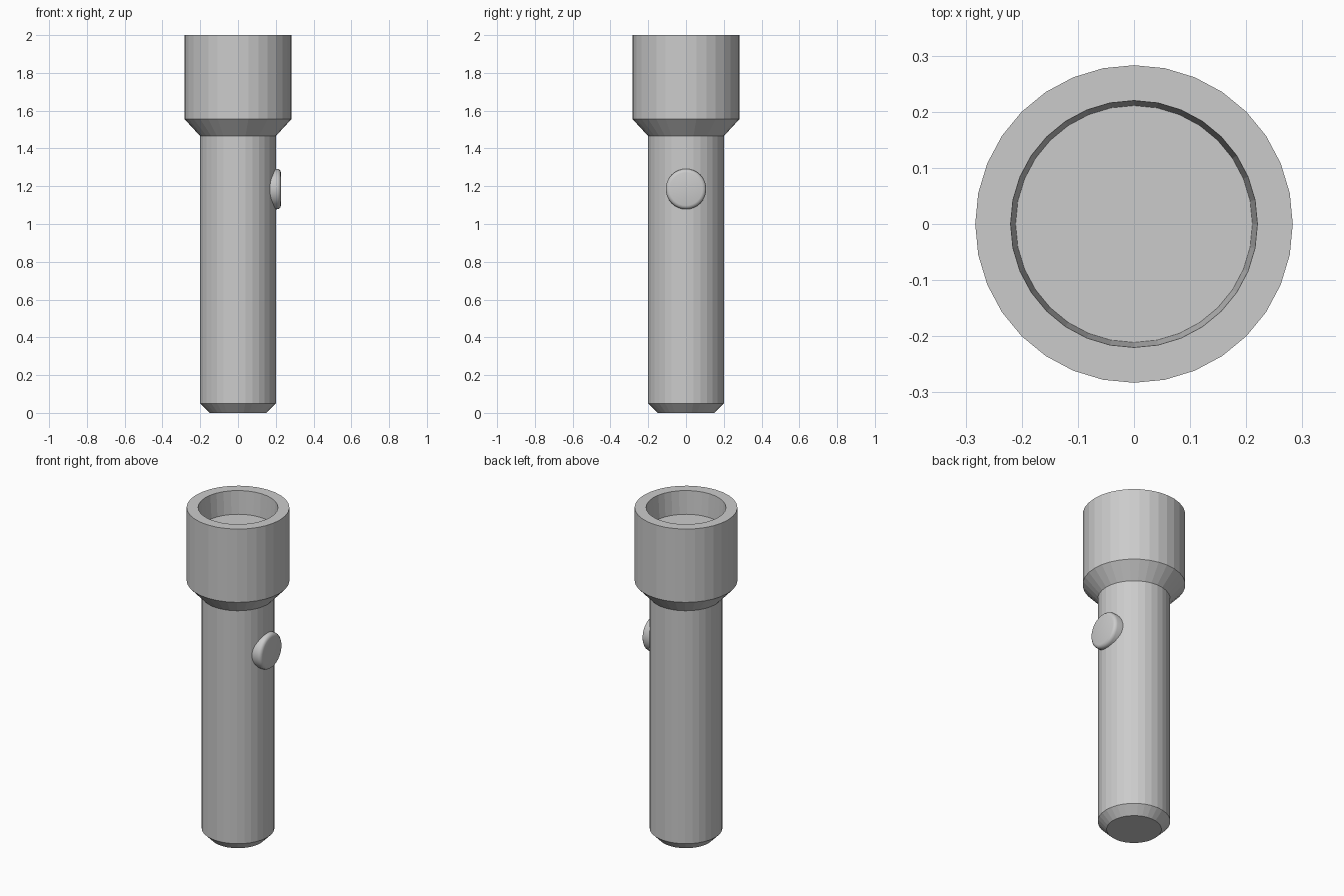
import bpy, bmesh
from math import radians, cos, sin, tau
from mathutils import Matrix

if "Cube" in bpy.data.objects:
    bpy.data.objects.remove(bpy.data.objects["Cube"])

SIDES = 32


def lathe(name, profile, matrix=Matrix(), smooth=False):
    """Spin (radius, height) points round z and cap both ends."""
    bm = bmesh.new()
    rings = [[bm.verts.new((r * cos(tau * i / SIDES), r * sin(tau * i / SIDES), z))
              for i in range(SIDES)] for r, z in profile]
    for a, b in zip(rings, rings[1:]):
        for i in range(SIDES):
            j = (i + 1) % SIDES
            bm.faces.new((a[i], a[j], b[j], b[i]))
    bm.faces.new(rings[0][::-1])
    bm.faces.new(rings[-1])
    bm.transform(matrix)
    bmesh.ops.recalc_face_normals(bm, faces=bm.faces)
    mesh = bpy.data.meshes.new(name)
    bm.to_mesh(mesh)
    bm.free()
    obj = bpy.data.objects.new(name, mesh)
    bpy.context.collection.objects.link(obj)
    if smooth:
        bpy.context.view_layer.objects.active = obj
        obj.select_set(True)
        bpy.ops.object.shade_smooth_by_angle(angle=radians(40))
        obj.select_set(False)
    return obj


# Handle, flared head and recessed lens in one closed profile
lathe("flashlight_body", [
    (0.151, 0.0), (0.2, 0.05), (0.2, 1.465), (0.283, 1.555),
    (0.283, 2.0), (0.22, 2.0), (0.211, 1.86)])

# Round switch with a softened edge, facing +x and sunk into the handle
lathe("switch_button", [
    (0.107, 0.15), (0.107, 0.207), (0.104, 0.217), (0.097, 0.224), (0.087, 0.227)],
    Matrix.Translation((0, 0, 1.185)) @ Matrix.Rotation(radians(90), 4, 'Y'), smooth=True)
